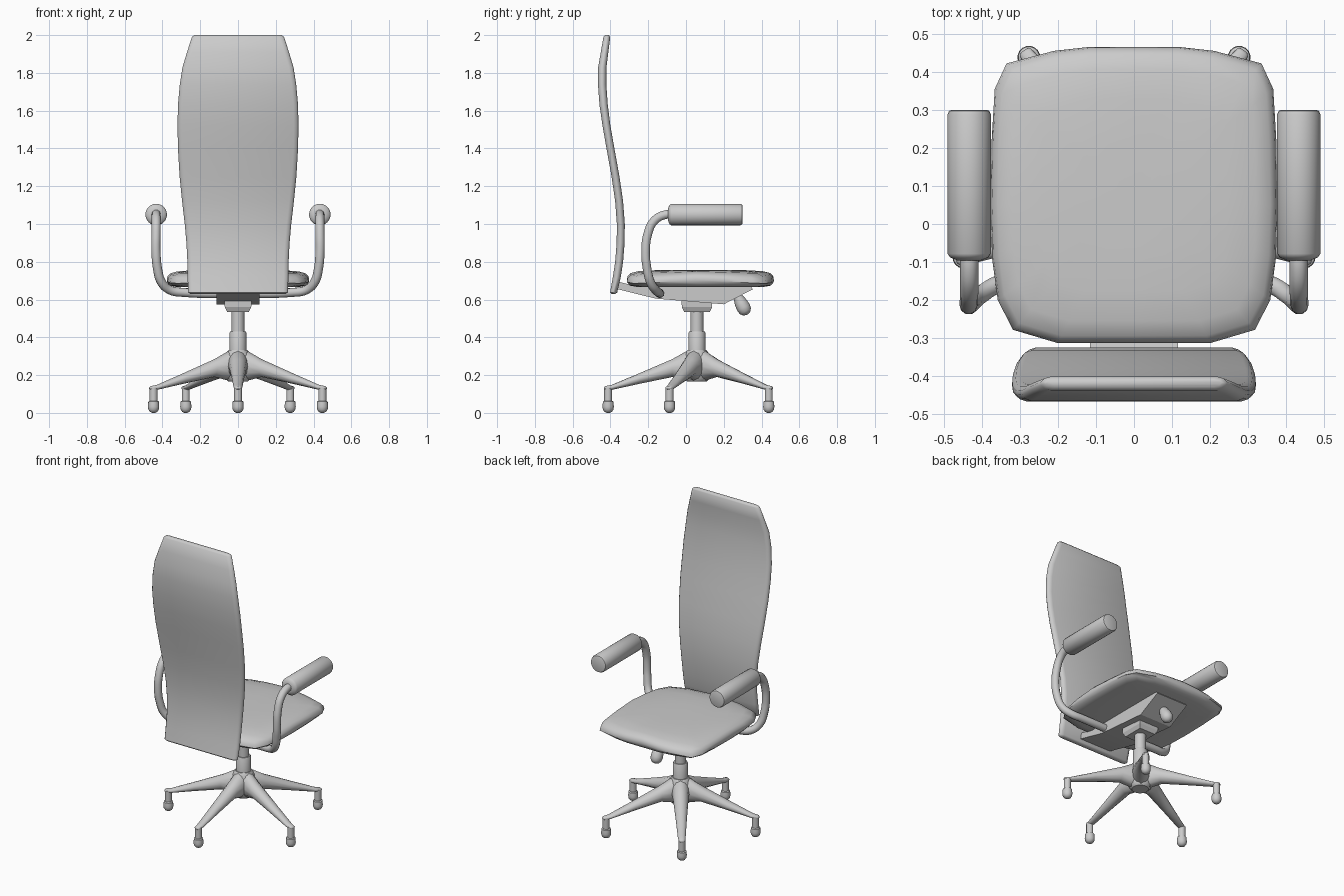
import bpy, bmesh, math
from mathutils import Vector, Matrix


def finish(name, bm, angle=40):
    bmesh.ops.recalc_face_normals(bm, faces=bm.faces[:])
    me = bpy.data.meshes.new(name)
    bm.to_mesh(me)
    bm.free()
    me.shade_smooth()
    me.set_sharp_from_angle(angle=math.radians(angle))
    ob = bpy.data.objects.new(name, me)
    bpy.context.collection.objects.link(ob)
    return ob


def loft(name, rings, angle=40, matrix=None):
    """Skin a list of equal-length point rings and cap both ends."""
    bm = bmesh.new()
    vs = [[bm.verts.new(p) for p in r] for r in rings]
    n = len(vs[0])
    for a, b in zip(vs, vs[1:]):
        for i in range(n):
            j = (i + 1) % n
            bm.faces.new((a[i], a[j], b[j], b[i]))
    bm.faces.new(vs[0])
    bm.faces.new(vs[-1])
    if matrix:
        bm.transform(matrix)
    return finish(name, bm, angle)


def lathe(name, profile, matrix, sides=24, angle=40):
    """Turn (radius, height) pairs about local z."""
    ring = [(math.cos(2 * math.pi * i / sides), math.sin(2 * math.pi * i / sides)) for i in range(sides)]
    return loft(name, [[(r * c, r * s, z) for c, s in ring] for r, z in profile], angle, matrix)


def prism(name, profile, half_width):
    """Extrude a (y, z) outline along x."""
    return loft(name, [[(x, y, z) for y, z in profile] for x in (-half_width, half_width)], 20)


# Backrest: rows of (z, y, half width, half thickness)
rows = [(0.630, -0.384, 0.252, 0.010), (0.638, -0.383, 0.264, 0.019), (0.72, -0.366, 0.267, 0.021),
        (0.80, -0.354, 0.268, 0.021), (0.90, -0.346, 0.273, 0.021), (1.00, -0.345, 0.282, 0.021),
        (1.12, -0.354, 0.296, 0.021), (1.25, -0.373, 0.309, 0.021), (1.40, -0.400, 0.318, 0.021),
        (1.52, -0.421, 0.320, 0.021), (1.63, -0.436, 0.318, 0.022), (1.74, -0.444, 0.308, 0.022),
        (1.83, -0.443, 0.294, 0.022), (1.91, -0.431, 0.270, 0.020), (1.99, -0.419, 0.244, 0.018),
        (2.00, -0.418, 0.232, 0.009)]
rings = []
for z, y, w, t in rows:
    side = [(w - 0.025, -t), (w - 0.009, -0.75 * t), (w, -0.25 * t), (w, 0.25 * t), (w - 0.009, 0.75 * t), (w - 0.025, t)]
    ring = side + [(-x, d) for x, d in reversed(side)]
    rings.append([(x, y + d, z) for x, d in ring])
loft("backrest", rings, 50)

# Seat cushion: half outline, stacked in scaled rings
half = [(0.0, 0.465), (0.12, 0.465), (0.21, 0.455), (0.335, 0.422), (0.366, 0.355), (0.374, 0.22), (0.377, 0.05),
        (0.373, -0.09), (0.358, -0.2), (0.318, -0.278), (0.2, -0.313), (0.0, -0.313)]
outline = half + [(-x, y) for x, y in reversed(half[1:-1])]
cy = 0.077
rings = []
for s, z in [(0.5, 0.668), (0.85, 0.666), (0.96, 0.674), (0.99, 0.688), (1.0, 0.705), (0.99, 0.725), (0.95, 0.74),
             (0.85, 0.750), (0.65, 0.755), (0.35, 0.757), (0.1, 0.757)]:
    ring = []
    for x, y in outline:
        corner = abs(x / 0.375) * abs((y - cy) / 0.388)
        drop = 0.025 * corner * s ** 4 if z > 0.7 else 0
        ring.append((x * s, cy + (y - cy) * s, z - drop))
    rings.append(ring)
loft("seat", rings, 50)

# Tilt mechanism under the seat and its column socket
prism("seat_mechanism", [(-0.37, 0.697), (-0.362, 0.655), (-0.16, 0.605), (0.2, 0.575), (0.355, 0.655),
                         (0.34, 0.672), (-0.28, 0.675)], 0.115)
loft("column_socket", [[(sx * w, 0.058 + sy * d, z) for sx, sy in ((-1, -1), (1, -1), (1, 1), (-1, 1))]
                       for w, d, z in ((0.058, 0.068, 0.535), (0.07, 0.08, 0.56), (0.072, 0.082, 0.60))], 20)

# Adjustment knob hanging from the mechanism
lathe("adjustment_knob", [(0.004, -0.062), (0.02, -0.057), (0.033, -0.042), (0.037, -0.02), (0.034, 0.01),
                          (0.026, 0.04), (0.022, 0.07)],
      Matrix.Translation((0, 0.295, 0.575)) @ Matrix.Rotation(math.radians(28), 4, 'X'))

# Central column and hub
base = Matrix.Translation((0, 0.058, 0))
lathe("gas_column", [(0.034, 0.40), (0.034, 0.55)], base)
lathe("column_sleeve", [(0.044, 0.30), (0.044, 0.425), (0.041, 0.43)], base)
lathe("base_hub", [(0.05, 0.165), (0.066, 0.18), (0.075, 0.25), (0.066, 0.31), (0.05, 0.333)], base)

# Five star-base legs with glides
for k in range(5):
    m = base @ Matrix.Rotation(math.radians(-90 + 72 * k), 4, 'Z')
    rings = []
    for r, w, lo, hi in [(0.0, 0.05, 0.175, 0.335), (0.05, 0.054, 0.17, 0.33), (0.13, 0.046, 0.19, 0.285),
                         (0.3, 0.033, 0.155, 0.212), (0.45, 0.023, 0.122, 0.149), (0.485, 0.018, 0.122, 0.142),
                         (0.492, 0.01, 0.125, 0.136)]:
        ring = []
        for i in range(12):
            a = 2 * math.pi * i / 12
            ring.append((r, w * math.cos(a), (lo + hi) / 2 + (hi - lo) / 2 * math.sin(a)))
        rings.append(ring)
    loft("base_leg", rings, 50, m)
    lathe("leg_glide", [(0.008, 0), (0.02, 0.006), (0.028, 0.018), (0.03, 0.032), (0.029, 0.046), (0.028, 0.06),
                        (0.021, 0.064), (0.021, 0.135)], m @ Matrix.Translation((0.47, 0, 0)), 16)

# Armrests: bent tube and round pad on each side
path = [(0.433, -0.05, 1.05), (0.433, -0.115, 1.048), (0.433, -0.17, 1.015), (0.434, -0.203, 0.945),
        (0.434, -0.214, 0.85), (0.427, -0.207, 0.77), (0.405, -0.188, 0.692), (0.36, -0.16, 0.65),
        (0.29, -0.145, 0.638), (0.0, -0.14, 0.632)]
for s, label in ((-1, "left"), (1, "right")):
    cu = bpy.data.curves.new("arm_path", 'CURVE')
    cu.dimensions = '3D'
    cu.bevel_depth = 0.024
    cu.bevel_resolution = 3
    cu.resolution_u = 5
    sp = cu.splines.new('BEZIER')
    sp.bezier_points.add(len(path) - 1)
    for p, (x, y, z) in zip(sp.bezier_points, path):
        p.co = (s * x, y, z)
        p.handle_left_type = p.handle_right_type = 'AUTO'
    bpy.context.collection.objects.link(bpy.data.objects.new(label + "_arm_tube", cu))
    lathe(label + "_arm_pad", [(0.03, -0.096), (0.05, -0.088), (0.057, -0.078), (0.057, 0.288), (0.053, 0.297),
                               (0.045, 0.30)],
          Matrix.Translation((s * 0.433, 0, 1.05)) @ Matrix.Rotation(math.radians(-90), 4, 'X'))
